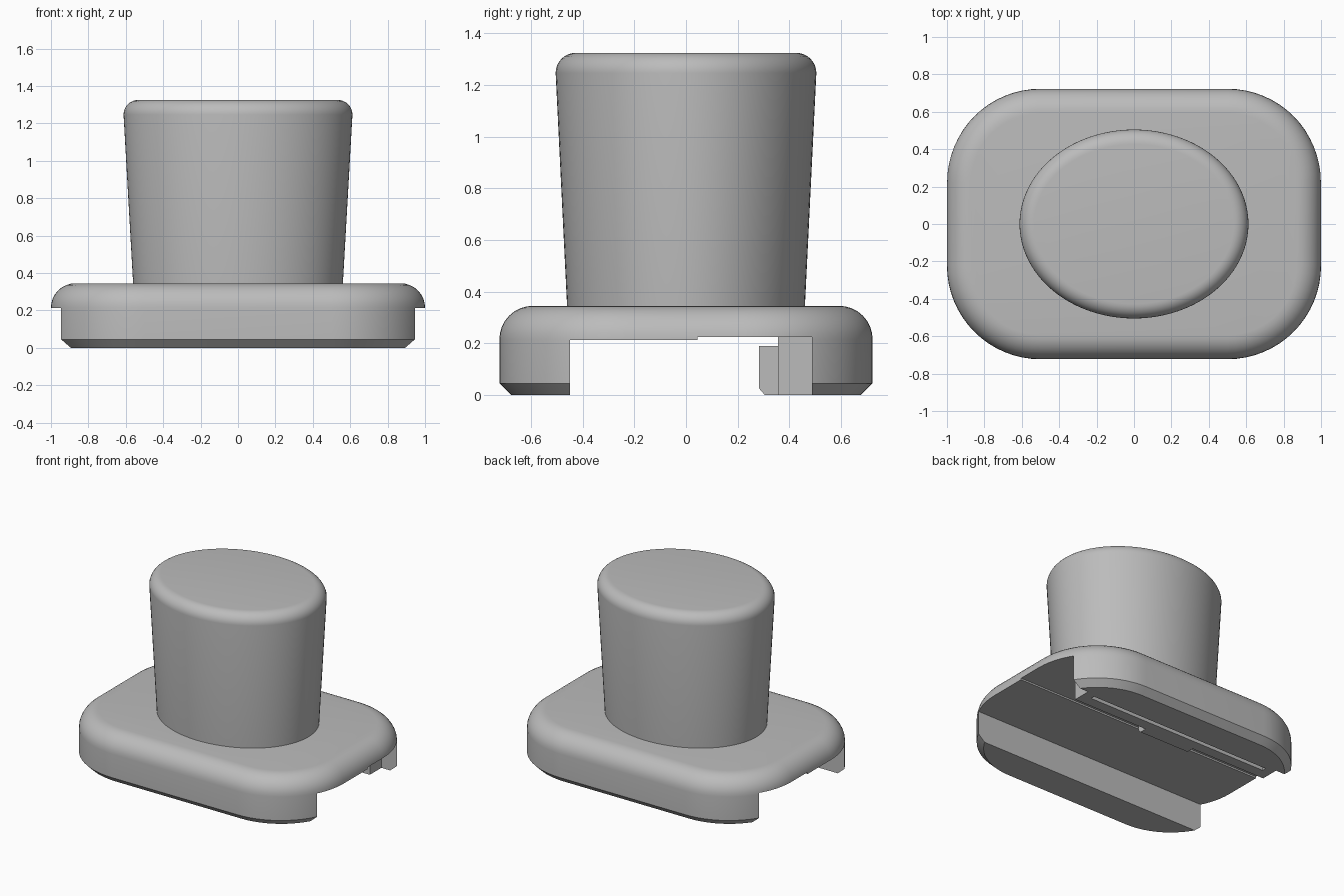
import bpy, bmesh, math

cube = bpy.data.objects.get("Cube")
if cube:
    bpy.data.objects.remove(cube)

grey = bpy.data.materials.new("plain grey")
grey.use_nodes = True
colour = (0.5, 0.5, 0.5, 1)
grey.diffuse_color = colour
grey.node_tree.nodes["Principled BSDF"].inputs["Base Color"].default_value = colour


def loft(name, rings):
    """Skin equal-length rings of points and cap both ends."""
    bm = bmesh.new()
    rows = [[bm.verts.new(p) for p in ring] for ring in rings]
    n = len(rows[0])
    for a, b in zip(rows, rows[1:]):
        for i in range(n):
            j = (i + 1) % n
            bm.faces.new((a[i], a[j], b[j], b[i]))
    bm.faces.new(rows[0][::-1])
    bm.faces.new(rows[-1])
    bmesh.ops.recalc_face_normals(bm, faces=bm.faces)
    mesh = bpy.data.meshes.new(name)
    bm.to_mesh(mesh)
    bm.free()
    mesh.materials.append(grey)
    obj = bpy.data.objects.new(name, mesh)
    bpy.context.collection.objects.link(obj)
    return obj


def extrude_x(name, profile, x0, x1):
    return loft(name, [[(x, y, z) for y, z in profile] for x in (x0, x1)])


def rect(y0, y1, z0, z1):
    return [(y0, z0), (y1, z0), (y1, z1), (y0, z1)]


def rounded_rect(inset, z, hx=1.0, hy=0.723, radius=0.5, steps=16):
    pts = []
    for q, (sx, sy) in enumerate([(1, 1), (-1, 1), (-1, -1), (1, -1)]):
        for i in range(steps + 1):
            a = (q + i / steps) * math.pi / 2
            pts.append((sx * (hx - radius) + (radius - inset) * math.cos(a),
                        sy * (hy - radius) + (radius - inset) * math.sin(a), z))
    return pts


def ellipse(rx, ry, z, steps=96):
    turn = 2 * math.pi / steps
    return [(rx * math.cos(i * turn), ry * math.sin(i * turn), z) for i in range(steps)]


def fillet(radius, top, steps=8):
    """Inset and height along a quarter-round edge."""
    for i in range(steps + 1):
        a = i / steps * math.pi / 2
        yield radius * (1 - math.cos(a)), top - radius + radius * math.sin(a)


def cut(target, cutter):
    mod = target.modifiers.new("cut", 'BOOLEAN')
    mod.operation, mod.solver, mod.object = 'DIFFERENCE', 'EXACT', cutter
    bpy.context.view_layer.objects.active = target
    bpy.ops.object.modifier_apply(modifier=mod.name)
    bpy.data.objects.remove(cutter)


def smooth(obj):
    bpy.ops.object.select_all(action='DESELECT')
    obj.select_set(True)
    bpy.context.view_layer.objects.active = obj
    bpy.ops.object.shade_smooth_by_angle(angle=math.radians(30))


# Base plate: bottom chamfer, upright wall, rounded top edge
levels = [(0.045, 0), (0, 0.045)] + list(fillet(0.13, 0.345))
base = loft("base_plate", [rounded_rect(d, z) for d, z in levels])

# Channel running across the underside, with a shallow step in its ceiling
channel = [(-0.45, -0.1), (0.488, -0.1), (0.488, 0.225), (0.045, 0.225),
           (0.045, 0.213), (-0.45, 0.213)]
cut(base, extrude_x("channel_cutter", channel, -1.2, 1.2))
smooth(base)

# Spring clip inside the rear wall: bar, closed slit ends and catch
clip_top = 0.226
extrude_x("clip_bar", rect(0.357, 0.435, 0, clip_top), -0.8, 0.8)
extrude_x("clip_backing", rect(0.465, 0.49, 0, clip_top), -0.8, 0.8)
for side, name in ((1, "left"), (-1, "right")):
    extrude_x("clip_end_" + name, rect(0.435, 0.465, 0, clip_top), side * 0.73, side * 0.8)
catch = [(0.357, 0), (0.305, 0), (0.283, 0.025), (0.283, 0.19), (0.357, 0.19)]
extrude_x("clip_catch", catch, -0.2, 0.2)

# Oval knob, wider at the top, with a rounded rim
rings = [ellipse(0.56, 0.46, 0.33)]
rings += [ellipse(0.612 - d, 0.505 - d, z) for d, z in fillet(0.078, 1.325)]
smooth(loft("knob", rings))
